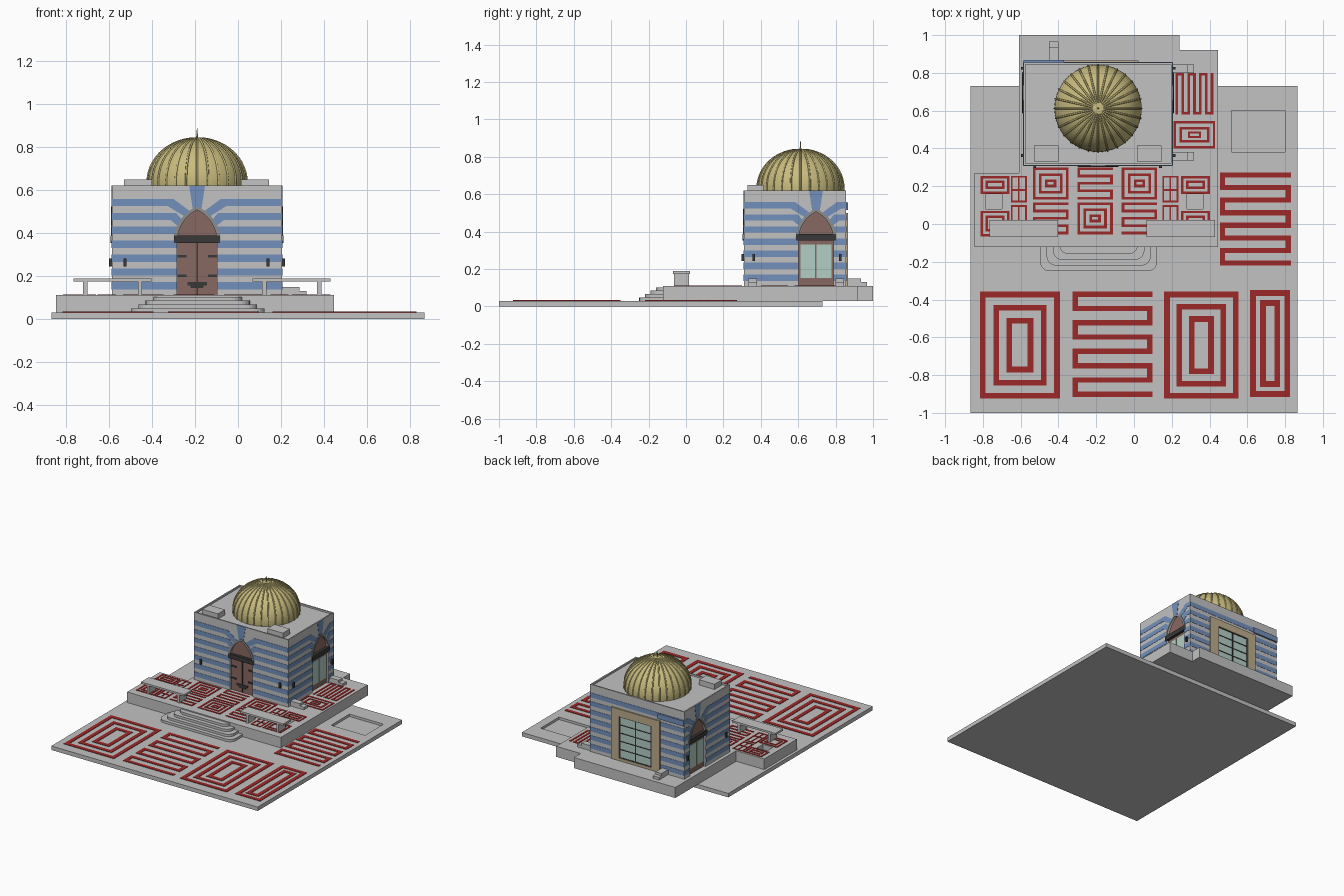
import bpy, bmesh, math
from mathutils import Matrix, Vector

if "Cube" in bpy.data.objects:
    bpy.data.objects.remove(bpy.data.objects["Cube"])


def material(name, *rgb):
    m = bpy.data.materials.new(name)
    m.use_nodes = True
    m.diffuse_color = (*rgb, 1)
    m.node_tree.nodes["Principled BSDF"].inputs["Base Color"].default_value = (*rgb, 1)
    return m


stone = material("pale stone", .54, .54, .54)
blue = material("blue stripe", .17, .28, .50)
gold = material("dome gold", .58, .50, .21)
brown = material("door brown", .25, .14, .12)
dark = material("charcoal metal", .04, .04, .04)
glass = material("pale glass", .45, .62, .56)
tan = material("tan frame", .50, .41, .26)
red = material("red paving", .34, .022, .022)
trim = material("grey arch trim", .26, .27, .28)


def build(name, outlines, lo, hi, mat, frame=Matrix()):
    """Extrude flat outlines from lo to hi along the third axis of a frame."""
    bm = bmesh.new()
    for pts in outlines:
        a = [bm.verts.new(frame @ Vector((u, v, lo))) for u, v in pts]
        b = [bm.verts.new(frame @ Vector((u, v, hi))) for u, v in pts]
        bm.faces.new(a)
        bm.faces.new(b)
        for i in range(len(a)):
            j = (i + 1) % len(a)
            bm.faces.new((a[i], a[j], b[j], b[i]))
    bmesh.ops.recalc_face_normals(bm, faces=bm.faces)
    me = bpy.data.meshes.new(name)
    bm.to_mesh(me)
    bm.free()
    me.materials.append(mat)
    ob = bpy.data.objects.new(name, me)
    bpy.context.collection.objects.link(ob)
    return ob


def rect(x0, x1, y0, y1):
    return [(x0, y0), (x1, y0), (x1, y1), (x0, y1)]


def cut(ob, cutter):
    mod = ob.modifiers.new("cut", "BOOLEAN")
    mod.object = cutter
    mod.solver = "EXACT"
    bpy.context.view_layer.objects.active = ob
    bpy.ops.object.modifier_apply(modifier=mod.name)
    bpy.data.objects.remove(cutter)


# Ground slab with a sunken pool
BASE, DECK, ROOF = .03, .11, .62
slab = build("ground_slab", [rect(-.866, .866, -1, .73)], 0, BASE, stone)
cut(slab, build("pool_cutter", [rect(.515, .8, .38, .6)], .012, .1, stone))

# Raised terrace with two planter pits
terrace = build("terrace", [[(-.845, -.122), (.445, -.122), (.445, .92), (.24, .92),
                             (.24, 1), (-.61, 1), (-.61, .27), (-.845, .27)]], BASE, DECK, stone)
for x in (-.785, .28):
    cut(terrace, build("planter_cutter", [rect(x, x + .085, .08, .16)], .07, .2, stone))

# Rounded front steps
for i in range(4):
    half, front, r = .31 - .034 * i, -.25 + .03 * i, .05
    pts = [(-.187 - half, -.12)]
    for cx, start in ((-half + r, 180), (half - r, 270)):
        for k in range(6):
            t = math.radians(start + 18 * k)
            pts.append((-.187 + cx + r * math.cos(t), front + r + r * math.sin(t)))
    pts.append((-.187 + half, -.12))
    build(f"step_{i + 1}", [pts], BASE, BASE + .018 * (i + 1), stone)

# Terrace tables on slab legs
for side, x in (("right", -.765), ("left", .067)):
    build(f"table_top_{side}", [rect(x, x + .362, -.07, .022)], .174, .188, stone)
    build(f"table_legs_{side}", [rect(x + o, x + o + .02, -.065, .017) for o in (.045, .3)],
          DECK, .174, stone)

# Low stepped blocks against the walls
build("side_blocks", [rect(.2, .285, y, y + .045) for y in (.335, .8)], DECK, .148, stone)
build("side_block_toes", [rect(.285, .318, y, y + .045) for y in (.335, .8)], DECK, .13, stone)
build("rear_block", [rect(-.45, -.4, .855, .935)], DECK, .148, stone)
build("rear_block_toe", [rect(-.45, -.4, .935, .967)], DECK, .13, stone)


# Paving patterns
def ring(x0, x1, y0, y1, w):
    return [rect(x0, x1, y0, y0 + w), rect(x0, x1, y1 - w, y1),
            rect(x0, x0 + w, y0 + w, y1 - w), rect(x1 - w, x1, y0 + w, y1 - w)]


def nest(x0, x1, y0, y1, w, gap, count):
    out = []
    for o in [gap * i for i in range(count)]:
        out += ring(x0 + o, x1 - o, y0 + o, y1 - o, w)
    return out


def snake(x0, x1, y0, y1, w, bars):
    step = (y1 - y0 - w) / (bars - 1)
    out = []
    for i in range(bars):
        top = y1 - i * step
        out.append(rect(x0, x1, top - w, top))
        if i < bars - 1:
            x = x1 - w if i % 2 else x0
            out.append(rect(x, x + w, top - step, top - w))
    return out


ground = nest(-.815, -.393, -.925, -.358, .03, .07, 3)
ground += snake(-.325, .098, -.915, -.358, .028, 8)
ground += nest(.16, .553, -.925, -.358, .03, .065, 3)
ground += nest(.615, .826, -.915, -.35, .03, .053, 2)
ground += snake(.456, .83, -.22, .273, .027, 8)
build("ground_paving", ground, BASE - .001, BASE + .003, red)

deck = []
for i, x in enumerate((-.535, -.3, -.065)):
    for j, y in enumerate((.13, -.055)):
        if (i + j) % 2:
            deck += snake(x, x + .188, y, y + .17, .014, 5)
        else:
            deck += nest(x, x + .188, y, y + .17, .014, .032, 3)
deck += nest(.21, .43, .4, .545, .013, .031, 2) + ring(.285, .355, .455, .49, .011)
deck += [[(y, x) for x, y in p] for p in snake(.58, .8, .22, .42, .014, 7)]
for x, gx in ((-.812, -.652), (.25, .15)):
    for y0, y1, g0, g1 in ((.16, .255, .115, .255), (-.065, .07, -.065, .1)):
        deck += nest(x, x + .152, y0, y1, .013, .026, 2)
        deck += ring(gx, gx + .085, g0, g1, .01)
        deck += [rect(gx + .038, gx + .047, g0, g1), rect(gx, gx + .085, g0 + .06, g0 + .07)]
build("terrace_paving", deck, DECK - .001, DECK + .003, red)

# Main building with recessed roof
X0, X1, Y0, Y1 = -.585, .205, .31, .855
hall = build("hall", [rect(X0, X1, Y0, Y1)], DECK, ROOF, stone)
cut(hall, build("roof_cutter", [rect(X0 + .01, X1 - .01, Y0 + .01, Y1 - .01)], ROOF - .012, .7, stone))
build("roof_boxes", [rect(x, x + .13, .33, .415) for x in (-.53, .015)], ROOF - .012, .648, stone)


def wall_frame(x, y, along, out):
    return Matrix(((along[0], 0, out[0], x), (along[1], 0, out[1], y), (0, 1, 0, 0), (0, 0, 0, 1)))


SPRING = .36


def half_arch(w, h, f):
    """Point on the right half of a pointed arch; f runs from spring to tip."""
    c = (w * w - h * h) / (2 * w)
    t = f * math.asin(h / (w - c))
    return c + (w - c) * math.cos(t), SPRING + (w - c) * math.sin(t)


def arch(w, h, n=10):
    right = [half_arch(w, h, i / n) for i in range(n + 1)]
    return right + [(-u, v) for u, v in right[-2::-1]]


def mirror(polys):
    return polys + [[(-u, v) for u, v in p] for p in polys]


BANDS = [.54 - .0645 * k for k in range(7)]
FAN = ((.64, .82), (.36, .54), (.12, .28))
H = .017
walls = {
    "front": (wall_frame(-.19, Y0, (1, 0), (0, -1)), -.395, .395, (-.335, .33)),
    "left": (wall_frame(X1, .695, (0, 1), (1, 0)), -.385, .16, (-.332, .13)),
    "right": (wall_frame(X0, .695, (0, 1), (-1, 0)), -.385, .16, (-.332, .13)),
}
for side, (M, u0, u1, lamps) in walls.items():
    # Recessed pointed doorway
    opening = [(-.093, .1)] + arch(.093, .147)[::-1] + [(.093, .1)]
    cut(hall, build("door_cutter", [opening], -.02, .05, stone, M))
    build(f"{side}_door", [opening[1:-1] + [(.093, DECK), (-.093, DECK)]], -.022, -.014, brown, M)

    # Stripes, bent down into a fan around the arch
    stripes = []
    for s, end in ((-1, u0), (1, u1)):
        for k, z in enumerate(BANDS):
            if k < 3:
                (ax, az), (bx, bz) = (half_arch(.102, .156, f) for f in FAN[k])
                bend = min(.135 - .012 * k, abs(end) - .01)
                pts = [(end, z - H), (end, z + H), (s * (bend - .025), z + H),
                       (s * bx, bz), (s * ax, az), (s * bend, z - H)]
            else:
                pts = rect(s * .094, end, z - H, z + H)
            stripes.append(pts)
    stripes.append([(-.02, .508), (.02, .508), (.037, ROOF), (-.037, ROOF)])
    build(f"{side}_stripes", stripes, -.001, .002, blue, M)

    # Arch trim and door canopy
    inner, outer = arch(.092, .146), arch(.109, .162)
    build(f"{side}_arch_trim", [[inner[i], outer[i], outer[i + 1], inner[i + 1]]
                                for i in range(len(inner) - 1)], -.002, .005, trim, M)
    build(f"{side}_canopy", [rect(-.107, .107, .353, .387)], -.02, .007, dark, M)

    # Wall lamps
    build(f"{side}_lamps", [rect(u - .007, u + .007, .243, .28) for u in lamps], 0, .014, dark, M)

    # Door fittings
    if side == "front":
        fittings = mirror([rect(.05, .092, z, z + .012) for z in (.195, .285)])
        fittings += [rect(-.003, .003, DECK, .353), rect(-.045, .045, .155, .17),
                     rect(-.03, .03, .143, .155)]
        build("front_door_fittings", fittings, -.015, -.009, dark, M)
    else:
        build(f"{side}_door_glass", mirror([rect(.004, .082, .152, .33)]), -.015, -.01, glass, M)

# Rear wall: stripes, framed window and sign board
M = wall_frame(-.18, Y1, (1, 0), (0, 1))
build("rear_stripes", [rect(-.405, .385, z - H, z + H) for z in BANDS], -.001, .002, blue, M)
build("rear_window_frame", mirror([rect(.135, .205, DECK, .5)])
      + [rect(-.135, .135, .445, .5), rect(-.135, .135, DECK, .13)], 0, .01, tan, M)
build("rear_window_glass", [rect(-.135, .135, .13, .445)], 0, .004, glass, M)
bars = [rect(u - .004, u + .004, .13, .445) for u in (-.131, 0, .131)]
bars += [rect(-.135, .135, z - .003, z + .003) for z in (.133, .195, .257, .319, .381, .442)]
build("rear_window_bars", bars, .003, .007, dark, M)
build("rear_sign_board", [rect(-.405, -.19, .515, .555)], 0, .012, blue, M)

# Ribbed dome
CX, CY, CZ, R, HT = -.19, .612, .635, .231, .205
profile = []
for i in range(15):
    t = -.14 + (math.pi / 2 + .14) * i / 14
    profile.append((max(R * math.cos(t), 0), CZ + HT * math.sin(t)))
bm = bmesh.new()
vs = [bm.verts.new((CX + r, CY, z)) for r, z in profile]
es = [bm.edges.new(p) for p in zip(vs, vs[1:])]
bmesh.ops.spin(bm, geom=vs + es, cent=(CX, CY, 0), axis=(0, 0, 1), angle=math.tau, steps=56)
bmesh.ops.remove_doubles(bm, verts=bm.verts, dist=.0001)
bmesh.ops.recalc_face_normals(bm, faces=bm.faces)
me = bpy.data.meshes.new("dome")
bm.to_mesh(me)
bm.free()
me.materials.append(gold)
me.shade_smooth()
bpy.context.collection.objects.link(bpy.data.objects.new("dome", me))

ribs = bpy.data.curves.new("dome_ribs", "CURVE")
ribs.dimensions = "3D"
ribs.bevel_depth = .005
ribs.bevel_resolution = 1
for k in range(28):
    a = math.tau * k / 28
    sp = ribs.splines.new("POLY")
    sp.points.add(len(profile) - 2)
    for p, (r, z) in zip(sp.points, profile):
        p.co = (CX + r * math.cos(a), CY + r * math.sin(a), z, 1)
ribs.materials.append(gold)
bpy.context.collection.objects.link(bpy.data.objects.new("dome_ribs", ribs))

bpy.ops.mesh.primitive_cone_add(vertices=8, radius1=.005, radius2=.001, depth=.05, location=(CX, CY, .861))
bpy.context.object.name = "dome_spire"
bpy.context.object.data.materials.append(gold)
